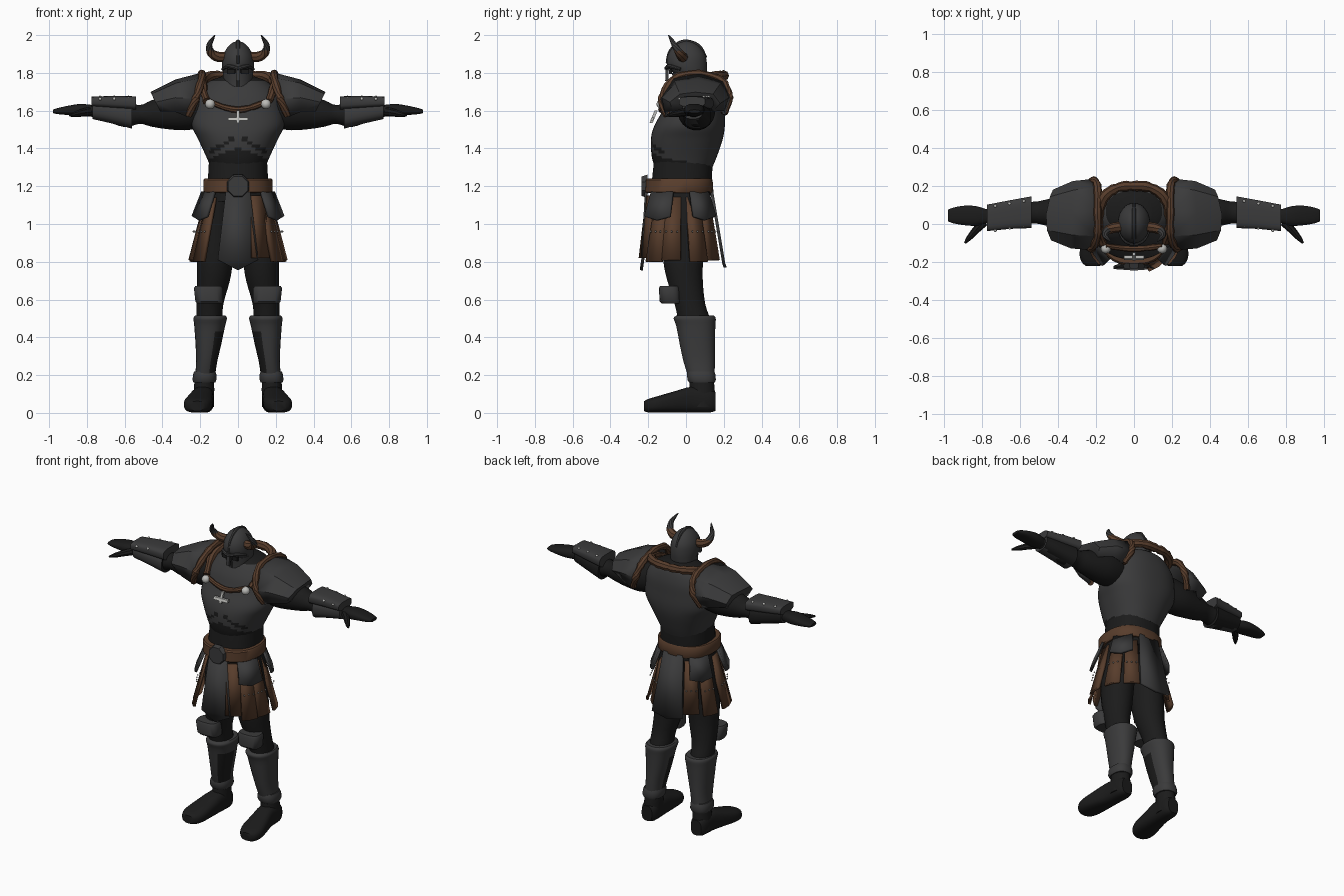
import bpy, bmesh, math, random
from mathutils import Vector as V

if "Cube" in bpy.data.objects:
    bpy.data.objects.remove(bpy.data.objects["Cube"])

random.seed(3)


def material(name, col):
    m = bpy.data.materials.new(name)
    m.diffuse_color = (*col, 1)
    m.use_nodes = True
    m.node_tree.nodes["Principled BSDF"].inputs["Base Color"].default_value = m.diffuse_color
    return m


BLACK = material("black_cloth", (0.011, 0.011, 0.011))
STEEL = material("dark_steel", (0.043, 0.043, 0.044))
BROWN = material("brown_leather", (0.098, 0.047, 0.025))
SILVER = material("silver", (0.5, 0.5, 0.48))
AXES = {'z': (V((1, 0, 0)), V((0, 1, 0))), 'x': (V((0, 1, 0)), V((0, 0, 1))),
        'y': (V((1, 0, 0)), V((0, 0, 1)))}


def finish(name, bm, mats, mirror=False, rule=None, solid=0, angle=40):
    bmesh.ops.recalc_face_normals(bm, faces=bm.faces[:])
    me = bpy.data.meshes.new(name)
    bm.to_mesh(me)
    bm.free()
    ob = bpy.data.objects.new(name, me)
    bpy.context.collection.objects.link(ob)
    for m in mats:
        me.materials.append(m)
    if rule:
        for p in me.polygons:
            p.material_index = int(rule(p.center))
    bpy.context.view_layer.objects.active = ob
    ob.select_set(True)
    bpy.ops.object.shade_smooth_by_angle(angle=math.radians(angle))
    ob.select_set(False)
    if solid:
        s = ob.modifiers.new("thickness", 'SOLIDIFY')
        s.thickness, s.offset = solid, 0
    if mirror:
        ob.modifiers.new("mirror", 'MIRROR')
    return ob


def spline(rows, steps):
    """Smoothly interpolate rows of numbers."""
    out = []
    for i in range(len(rows) - 1):
        a, b, c, d = (rows[min(max(j, 0), len(rows) - 1)] for j in range(i - 1, i + 3))
        for k in range(steps):
            t = k / steps
            out.append([0.5 * (2 * q + (r - p) * t + (2 * p - 5 * q + 4 * r - s) * t * t
                               + (3 * q - p - 3 * r + s) * t ** 3)
                        for p, q, r, s in zip(a, b, c, d)])
    return out + [list(rows[-1])]


def bridge(bm, rings):
    n = len(rings[0])
    for a, b in zip(rings, rings[1:]):
        for i in range(n):
            bm.faces.new((a[i], a[(i + 1) % n], b[(i + 1) % n], b[i]))
    bm.faces.new(rings[0])
    bm.faces.new(rings[-1][::-1])


def loft(name, axis, rows, mats, n=20, power=2.0, steps=3, **kw):
    """Rows are x, y, z, half width, half depth."""
    bm = bmesh.new()
    u, v = AXES[axis]
    e = 2 / power
    rings = []
    for x, y, z, ra, rb in spline(rows, steps):
        ring = []
        for i in range(n):
            a = 2 * math.pi * (i + 0.5) / n
            c, s = math.cos(a), math.sin(a)
            c, s = math.copysign(abs(c) ** e, c), math.copysign(abs(s) ** e, s)
            ring.append(bm.verts.new(V((x, y, z)) + u * c * ra + v * s * rb))
        rings.append(ring)
    bridge(bm, rings)
    return finish(name, bm, mats, **kw)


def body(rows):
    """Turn z, half width, front y, back y into loft rows."""
    return [(0, (f + b) / 2, z, w, (b - f) / 2) for z, w, f, b in rows]


def tube(name, pts, mats, n=8, steps=5, jitter=0.0, **kw):
    """Points are x, y, z, radius."""
    bm = bmesh.new()
    rows = spline(pts, steps)
    rings = []
    for i, r in enumerate(rows):
        d = V(rows[min(i + 1, len(rows) - 1)][:3]) - V(rows[max(i - 1, 0)][:3])
        q = d.to_track_quat('Z', 'Y')
        rad = r[3] + random.uniform(-jitter, jitter)
        rings.append([bm.verts.new(V(r[:3]) + q @ V((math.cos(a) * rad, math.sin(a) * rad, 0)))
                      for a in (2 * math.pi * k / n for k in range(n))])
    bridge(bm, rings)
    return finish(name, bm, mats, **kw)


def box(name, c, size, mat, tilt=0, **kw):
    bm = bmesh.new()
    bmesh.ops.create_cube(bm, size=1)
    for v in bm.verts:
        p = V((v.co.x * size[0], v.co.y * size[1], v.co.z * size[2]))
        v.co = V(c) + V((p.x, p.y + tilt * p.z, p.z))
    return finish(name, bm, [mat], **kw)


def beads(name, pts, r, mirror=True):
    bm = bmesh.new()
    for p in pts:
        g = bmesh.ops.create_icosphere(bm, subdivisions=2, radius=r)
        bmesh.ops.translate(bm, verts=g['verts'], vec=p)
    return finish(name, bm, [SILVER], mirror=mirror)


def panel(name, deg, w0, w1, z0, z1, o0, o1, mat, tip=0.0, mirror=True):
    """Hanging plate on the hip ellipse, flaring from offset o0 to o1."""
    bm = bmesh.new()
    a = math.radians(deg)
    d, t = V((math.cos(a), math.sin(a), 0)), V((-math.sin(a), math.cos(a), 0))
    at = lambda o, s, z: bm.verts.new(V((0, -0.035, z)) + d * (0.17 + o) + t * s)
    bm.faces.new([at(o0, -w0 / 2, z0), at(o1, -w1 / 2, z1), at(o1 + 0.008, 0, z1 - tip),
                  at(o1, w1 / 2, z1), at(o0, w0 / 2, z0)])
    return finish(name, bm, [mat], mirror=mirror, solid=0.016)


# Torso: cuirass with dark belly chevron, black waist and neck
def dark(c):
    x = abs(c.x)
    low = c.y < 0 and c.z < 1.41 - 0.45 * x
    slash = c.y < -0.05 and 0.02 < x < 0.15 and 1.455 < c.z + 0.6 * x < 1.48
    return low or slash or c.z > 1.755


loft("cuirass", 'z', body([(1.30, .145, -.165, .14), (1.36, .17, -.182, .165), (1.45, .212, -.186, .195),
                           (1.52, .245, -.168, .206), (1.60, .24, -.125, .205), (1.68, .22, -.095, .2),
                           (1.75, .16, -.05, .18), (1.78, .09, -.02, .15)]),
     [STEEL, BLACK], n=48, power=2.3, steps=6, rule=dark)
loft("waist", 'z', body([(1.12, .165, -.19, .13), (1.25, .16, -.18, .14), (1.34, .155, -.17, .14)]),
     [BLACK], power=2.4)
loft("neck", 'z', body([(1.70, .10, -.04, .14), (1.76, .075, -.04, .11), (1.84, .065, -.04, .09)]), [BLACK])
box("chest_cross_upright", (0, -.172, 1.567), (.015, .016, .066), SILVER, tilt=-.4 * -1)
box("chest_cross_bar", (0, -.178, 1.556), (.105, .016, .016), SILVER, tilt=.4)

# Fur collar and round clasps
tube("fur_collar", [(.165, -.10, 1.65, .02), (.19, 0, 1.735, .024), (.165, .13, 1.775, .026),
                    (.09, .19, 1.785, .026), (0, .2, 1.785, .026), (-.09, .19, 1.785, .026),
                    (-.165, .13, 1.775, .026), (-.19, 0, 1.735, .024), (-.165, -.10, 1.65, .02)],
     [BROWN], jitter=.004)
tube("collar_cord", [(-.15, -.115, 1.65, .014), (-.08, -.125, 1.62, .015), (0, -.13, 1.605, .016),
                     (.08, -.125, 1.62, .015), (.15, -.115, 1.65, .014)], [BROWN], jitter=.002)
beads("cloak_clasp", [(.148, -.13, 1.635)], .027)

# Head: helmet, cheek guard, brow, nasal, eye plates, crest, horns
loft("helmet", 'z', body([(1.76, .072, -.02, .105), (1.80, .08, -.07, .11), (1.84, .085, -.1, .112),
                          (1.89, .08, -.098, .105), (1.93, .06, -.075, .08), (1.955, .036, -.045, .05),
                          (1.968, .01, -.01, .015)]), [STEEL], n=24)
loft("cheek_guard", 'z', body([(1.65, .02, -.065, .02), (1.69, .055, -.07, .06), (1.74, .076, -.068, .09),
                               (1.80, .08, -.075, .1)]), [STEEL, BLACK], n=24,
     rule=lambda c: c.y < -.02 and abs(c.x) < .014)
tube("brow", [(-.082, -.03, 1.82, .008), (-.05, -.085, 1.835, .01), (0, -.105, 1.825, .01),
              (.05, -.085, 1.835, .01), (.082, -.03, 1.82, .008)], [STEEL])
box("nose_guard", (0, -.1, 1.80), (.022, .016, .085), STEEL, tilt=.05)
box("eye_opening", (.037, -.082, 1.806), (.04, .016, .026), BLACK, mirror=True)
tube("helmet_crest", [(0, -.1, 1.85, .008), (0, -.085, 1.91, .01), (0, -.04, 1.955, .011), (0, .01, 1.965, .011),
                      (0, .07, 1.94, .01), (0, .105, 1.88, .008)], [STEEL])
tube("horn", [(.06, -.015, 1.885, .026), (.105, -.02, 1.885, .027), (.142, -.035, 1.905, .023),
              (.152, -.06, 1.945, .016), (.135, -.08, 1.98, .009), (.122, -.093, 2.0, .002)],
     [BROWN, STEEL], mirror=True, rule=lambda c: c.z > 1.918)

# Pauldrons with fur trim along the inner edge
inner = [(.27, -.1, 1.57), (.23, -.128, 1.66), (.2, -.06, 1.765), (.2, .07, 1.79),
         (.2, .19, 1.75), (.22, .228, 1.665), (.26, .2, 1.58)]
outer = [(.405, -.065, 1.6), (.43, -.08, 1.645), (.45, -.03, 1.685), (.455, .05, 1.695),
         (.435, .14, 1.685), (.42, .175, 1.64), (.4, .14, 1.6)]
bm = bmesh.new()
mid = [(V(a) + V(b)) / 2 + V((0, .008 * (k - 3), .014)) for k, (a, b) in enumerate(zip(inner, outer))]
rows = [[bm.verts.new(p) for p in r] for r in (inner, mid, outer)]
for a, b in zip(rows, rows[1:]):
    for i in range(6):
        bm.faces.new((a[i], b[i], b[i + 1], a[i + 1]))
bm.faces.new(rows[2])
finish("pauldron", bm, [STEEL], mirror=True, solid=.018, angle=30)
tube("pauldron_fur", [(x - .008, y, z + .005, .021) for x, y, z in inner], [BROWN], jitter=.004, mirror=True)

# Arms, bracers and hands
loft("arm", 'x', [(.17, .05, 1.62, .09, .11), (.28, .055, 1.6, .1, .105), (.38, .06, 1.59, .085, .088),
                  (.46, .06, 1.585, .07, .07), (.52, .06, 1.58, .058, .05), (.6, .055, 1.58, .062, .068),
                  (.7, .045, 1.595, .05, .05), (.79, .04, 1.6, .035, .028)], [BLACK], mirror=True)
loft("bracer_plate", 'x', [(.54, .062, 1.64, .084, .036), (.65, .05, 1.645, .076, .034),
                           (.775, .032, 1.648, .07, .026)], [STEEL], power=3.5, steps=1, mirror=True)
loft("bracer_sleeve", 'x', [(.56, .06, 1.57, .074, .066), (.66, .05, 1.585, .066, .055),
                            (.77, .036, 1.605, .056, .05)], [STEEL, BLACK], power=2.5, mirror=True,
     rule=lambda c: c.y > .06)
beads("bracer_rivet", [(.58 + .075 * k, -.008 - .013 * k, 1.662) for k in range(3)]
      + [(.58 + .075 * k, .12 - .013 * k, 1.672) for k in range(3)], .008)
loft("hand", 'x', [(.77, .04, 1.6, .036, .03), (.83, .042, 1.603, .052, .033), (.89, .045, 1.602, .052, .026),
                   (.95, .045, 1.598, .042, .017), (.98, .045, 1.596, .03, .009)], [BLACK], power=2.6, mirror=True)
tube("thumb", [(.79, .01, 1.595, .024), (.83, -.03, 1.588, .02), (.865, -.07, 1.58, .015),
               (.89, -.1, 1.575, .006)], [BLACK], mirror=True)

# Belt and buckle
loft("belt", 'z', body([(1.163, .178, -.212, .142), (1.17, .184, -.22, .146), (1.232, .184, -.218, .142),
                        (1.24, .178, -.21, .136)]), [BROWN], n=28, power=2.4, steps=1)
bm = bmesh.new()
bmesh.ops.create_cone(bm, cap_ends=True, segments=8, radius1=.066, radius2=.056, depth=.03)
for v in bm.verts:
    a, b = math.cos(math.pi / 8), math.sin(math.pi / 8)
    x, y, z = v.co
    v.co = (a * x - b * y, -.22 - z, 1.2 + b * x + a * y)
finish("buckle", bm, [STEEL], angle=20)

# Skirt: tabards, leather strips, hip plates
panel("front_tabard", -90, .13, .215, 1.17, .81, .005, .024, STEEL, tip=.055, mirror=False)
panel("back_tabard", 90, .14, .22, 1.18, .79, 0, .065, STEEL, tip=.02, mirror=False)
panel("front_leather_strip", -56, .09, .11, 1.15, .82, .005, .045, BROWN, mirror=False)
for k, (deg, out) in enumerate([(-33, .075), (-10, .08), (24, .082), (52, .055)]):
    panel("leather_strip_%d" % k, deg, .075, .1, 1.14, .8 + .008 * (k % 2), -.005, out, BROWN)
    a, r = math.radians(deg), .185 + out * .62
    beads("strip_rivets_%d" % k, [(r * math.cos(a) - s * math.sin(a), -.035 + r * math.sin(a) + s * math.cos(a), .96)
                                  for s in (-.03, 0, .03)], .005)
panel("front_hip_plate", -30, .13, .155, 1.17, 1.04, .01, .062, STEEL, tip=.02)
panel("rear_hip_plate", 36, .12, .145, 1.17, 1.04, .008, .055, STEEL, tip=.02)

# Legs, knee guards, greaves, boots
loft("leg", 'z', [(.085, -.025, 1.18, .08, .14), (.105, -.02, 1.0, .095, .12), (.122, -.015, .8, .095, .106),
                  (.13, -.005, .7, .088, .095), (.148, .02, .58, .072, .082), (.153, .045, .48, .068, .085),
                  (.16, .06, .33, .048, .07), (.175, .08, .2, .042, .06), (.18, .09, .06, .045, .06)],
     [BLACK], mirror=True)
loft("knee_guard", 'z', [(.15, -.078, .578, .068, .05), (.152, -.084, .59, .074, .056),
                         (.157, -.088, .66, .077, .056), (.157, -.088, .672, .07, .05)],
     [STEEL], power=3, steps=1, mirror=True)
loft("greave", 'z', [(.175, .082, .19, .053, .07), (.166, .07, .27, .056, .083), (.157, .06, .36, .068, .093),
                     (.15, .052, .46, .082, .104), (.147, .046, .5, .089, .112), (.147, .048, .515, .08, .1)],
     [STEEL, BLACK], n=28, power=2.3, mirror=True,
     rule=lambda c: c.z < .44 and c.x < .13 + (.44 - c.z) * .1 and c.y < .08)
loft("ankle_band", 'z', [(.178, .085, .16, .058, .068), (.178, .083, .175, .064, .076),
                         (.176, .08, .205, .062, .076), (.176, .08, .22, .056, .07)],
     [STEEL], steps=1, power=2.5, mirror=True)
loft("boot_shaft", 'z', [(.185, .085, .03, .058, .07), (.18, .085, .12, .055, .068), (.178, .083, .18, .052, .064)],
     [BLACK], mirror=True)
loft("boot", 'y', [(.183, .155, .06, .038, .05), (.183, .12, .065, .054, .064), (.187, .03, .07, .058, .069),
                   (.2, -.06, .058, .068, .057), (.212, -.15, .045, .075, .044), (.216, -.2, .038, .06, .036),
                   (.216, -.222, .036, .035, .026)], [BLACK], power=2.8, mirror=True)
